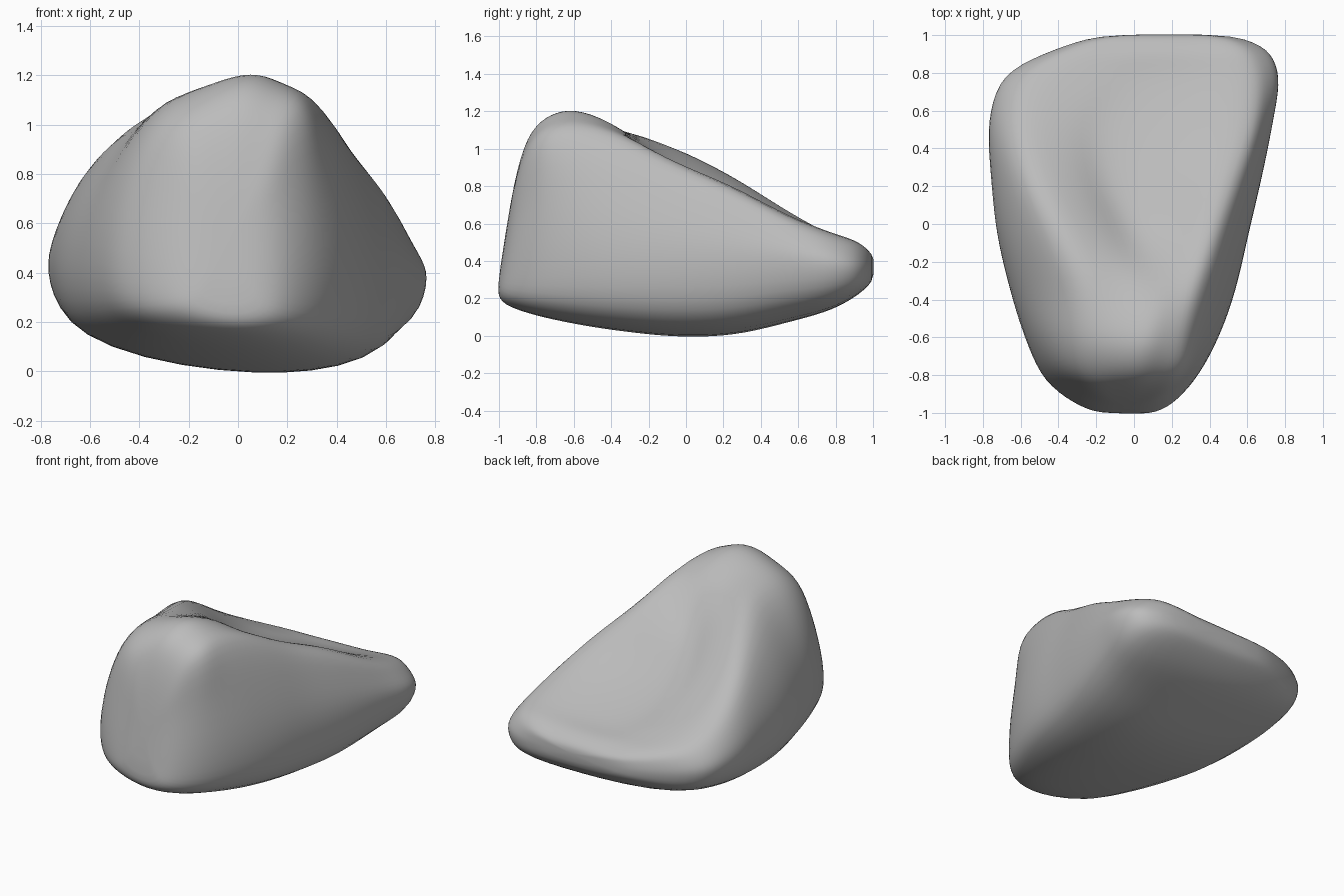
import bpy, bmesh
from mathutils import Vector

cube = bpy.data.objects.get("Cube")
if cube:
    bpy.data.objects.remove(cube, do_unlink=True)

# Cross-sections from front to back:
# y, lean, left x, right x, waist z, bottom z, crest A (x, z), valley (x, z), crest B (x, z)
SECTIONS = [
    (-1, .16, -.15, .05, .34, .26, -.12, .72, -.02, .78, .07, .72),
    (-.96, .16, -.29, .18, .34, .18, -.22, .95, .02, 1.06, .19, .98),
    (-.83, .1, -.47, .32, .35, .12, -.32, 1, .03, 1.17, .27, 1.07),
    (-.6, 0, -.58, .45, .37, .06, -.34, 1.06, .06, 1.21, .3, 1.1),
    (-.35, 0, -.66, .54, .38, .02, -.31, 1.08, .1, 1.11, .35, 1.06),
    (-.05, 0, -.73, .61, .39, -.01, -.42, 1, 0, .85, .43, .93),
    (.25, 0, -.76, .68, .4, 0, -.56, .85, -.13, .71, .53, .8),
    (.55, 0, -.77, .74, .4, .07, -.62, .66, -.15, .59, .62, .64),
    (.78, 0, -.69, .77, .38, .14, -.56, .53, 0, .51, .62, .55),
    (.92, 0, -.43, .71, .36, .22, -.36, .46, .1, .48, .57, .5),
    (1.01, 0, -.15, .5, .36, .3, -.1, .41, .15, .42, .45, .42),
]
STEPS = 5


def mix(a, b, t):
    return a + (b - a) * t


def section_ring(row):
    """Control points running once around a cross-section."""
    y, lean, left, right, waist, bottom, ax, az, vx, vz, bx, bz = row
    keel = mix(left, right, .6)
    outline = [
        (keel, bottom),
        (left * .86, mix(bottom, waist, .4)),
        (left, waist),
        (mix(left, ax, .25), mix(waist, az, .55)),
        (ax, az),
        (mix(ax, vx, .55), mix(min(az, vz), max(az, vz), .7)),
        (vx, vz),
        (mix(vx, bx, .5), mix(vz, bz, .35)),
        (bx, bz),
        (mix(right, bx, .33), mix(waist, bz, .55)),
        (right, waist),
        (mix(keel, right, .86), mix(bottom, waist, .23)),
    ]
    return [Vector((x, y + lean * (z - waist), z)) for x, z in outline]


def spline(points, closed):
    """Centripetal curve passing through every control point."""
    if closed:
        path = [points[-1], *points, points[0], points[1]]
    else:
        path = [points[0] * 2 - points[1], *points, points[-1] * 2 - points[-2]]
    curve = []
    for a, b, c, d in zip(path, path[1:], path[2:], path[3:]):
        before, span, after = ((q - p).length ** .5 for p, q in ((a, b), (b, c), (c, d)))
        start = (b - a) / before - (c - a) / (before + span) + (c - b) / span
        finish = (c - b) / span - (d - b) / (span + after) + (d - c) / after
        for s in range(STEPS):
            t = s / STEPS
            ease = t * t * (3 - 2 * t)
            curve.append(mix(b, c, ease) + start * span * t * (1 - t) ** 2
                         - finish * span * t * t * (1 - t))
    return curve if closed else curve + [points[-1]]


# Smooth around each section, then from front to back
rings = [spline(section_ring(row), True) for row in SECTIONS]
lines = [spline(list(line), False) for line in zip(*rings)]

bm = bmesh.new()
grid = [[bm.verts.new(p) for p in line] for line in lines]
for i, line in enumerate(grid):
    after = grid[(i + 1) % len(grid)]
    for j in range(len(line) - 1):
        bm.faces.new((line[j], line[j + 1], after[j + 1], after[j]))

# Close the front and back ends
for end in (0, -1):
    rim = [line[end] for line in grid]
    centre = bm.verts.new(sum((v.co for v in rim), Vector()) / len(rim))
    for i, v in enumerate(rim):
        bm.faces.new((v, rim[(i + 1) % len(rim)], centre))
bmesh.ops.recalc_face_normals(bm, faces=bm.faces[:])

# Soften the worn stone surface
for _ in range(6):
    bmesh.ops.smooth_vert(bm, verts=bm.verts[:], factor=.5,
                          use_axis_x=True, use_axis_y=True, use_axis_z=True)

mesh = bpy.data.meshes.new("boulder")
bm.to_mesh(mesh)
bm.free()
boulder = bpy.data.objects.new("boulder", mesh)
bpy.context.collection.objects.link(boulder)

# Plain grey stone
stone = bpy.data.materials.new("grey stone")
stone.use_nodes = True
colour = (.5, .5, .5, 1)
stone.diffuse_color = colour
stone.node_tree.nodes["Principled BSDF"].inputs["Base Color"].default_value = colour
mesh.materials.append(stone)

bpy.context.view_layer.objects.active = boulder
boulder.select_set(True)
bpy.ops.object.shade_smooth_by_angle()
